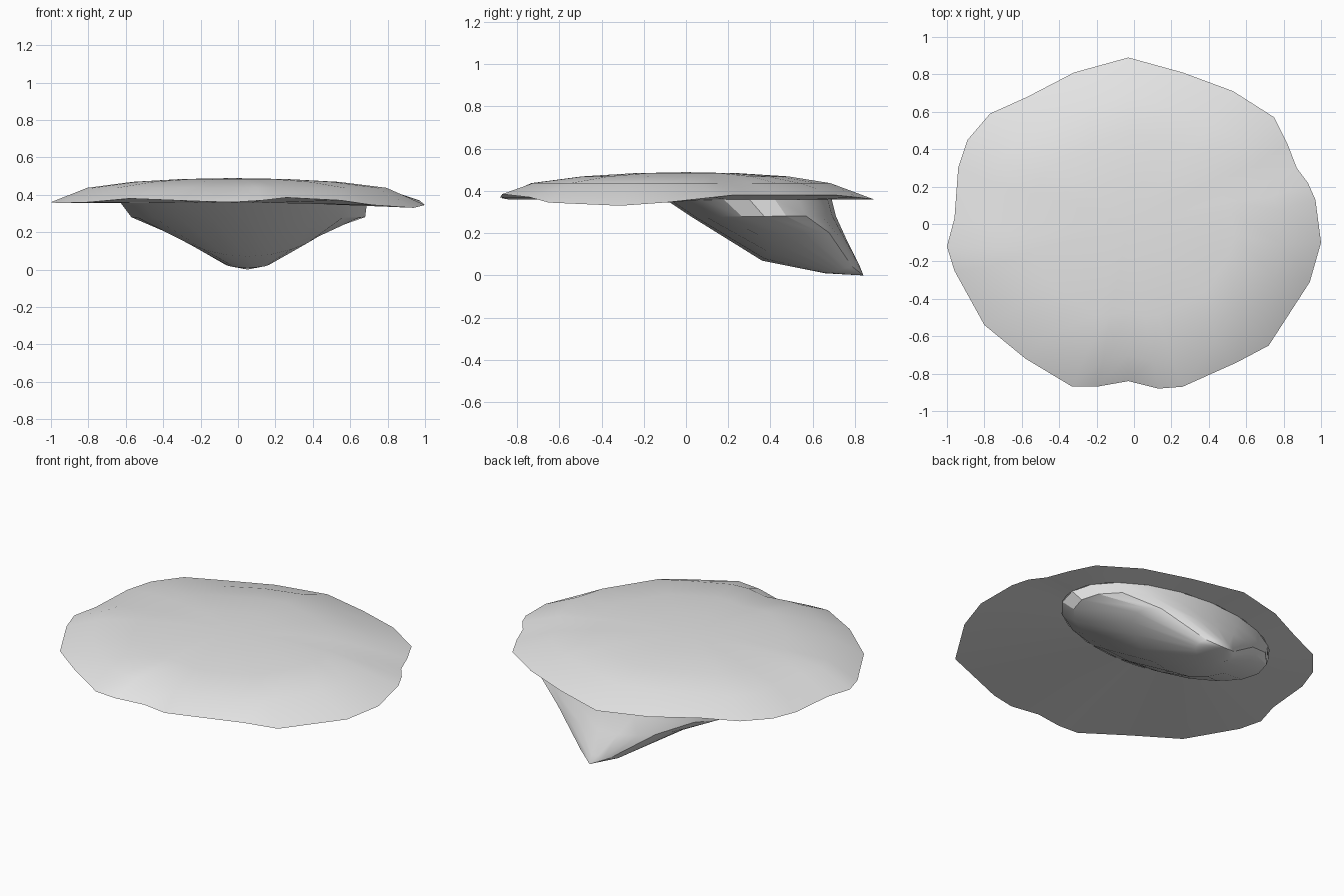
import bpy, bmesh, math

if "Cube" in bpy.data.objects:
    bpy.data.objects.remove(bpy.data.objects["Cube"])

grey = bpy.data.materials.new("pale grey")
grey.diffuse_color = (0.8, 0.8, 0.8, 1)
grey.use_nodes = True
grey.node_tree.nodes["Principled BSDF"].inputs["Base Color"].default_value = grey.diffuse_color

# Irregular cap rim: x, y, z going clockwise from the back
RIM = [(-.03, .89, .36), (.26, .81, .37), (.53, .71, .38), (.75, .57, .38), (.82, .43, .38),
       (.87, .30, .38), (.93, .22, .38), (.97, .13, .37), (1, -.10, .345), (.94, -.31, .33),
       (.72, -.65, .345), (.55, -.74, .37), (.26, -.87, .385), (.13, -.88, .37), (-.03, -.84, .36),
       (-.20, -.87, .365), (-.33, -.87, .37), (-.58, -.72, .38), (-.80, -.54, .36), (-.96, -.25, .355),
       (-1, -.12, .36), (-.96, .03, .365), (-.94, .30, .37), (-.89, .45, .375), (-.77, .59, .38),
       (-.57, .68, .38), (-.32, .81, .37)]


def loft(name, rings, start=None, end=None, angle=35):
    """Skin a list of equal-length rings, optionally closed to a point."""
    bm = bmesh.new()
    loops = [[bm.verts.new(p) for p in r] for r in rings]
    n = len(loops[0])
    for a, b in zip(loops, loops[1:]):
        for i in range(n):
            j = (i + 1) % n
            bm.faces.new((a[i], a[j], b[j], b[i]))
    for point, loop in ((start, loops[0]), (end, loops[-1])):
        if point:
            tip = bm.verts.new(point)
            for i in range(n):
                bm.faces.new((loop[i], loop[(i + 1) % n], tip))
    bmesh.ops.recalc_face_normals(bm, faces=bm.faces)
    # Outward check: the face nearest the start must agree with its side
    bm.faces.ensure_lookup_table()
    if start and bm.faces[-1].normal.z < 0:
        bmesh.ops.reverse_faces(bm, faces=bm.faces)
    if end and not start and max(bm.faces, key=lambda f: -f.calc_center_median().z).normal.z > 0:
        bmesh.ops.reverse_faces(bm, faces=bm.faces)
    me = bpy.data.meshes.new(name)
    bm.to_mesh(me)
    bm.free()
    me.materials.append(grey)
    ob = bpy.data.objects.new(name, me)
    bpy.context.collection.objects.link(ob)
    bpy.context.view_layer.objects.active = ob
    ob.select_set(True)
    bpy.ops.object.shade_smooth_by_angle(angle=math.radians(angle))
    ob.select_set(False)
    return ob


def oval(t, cx, rx, y0, y1, zf, zb, zs):
    """Tilted oval point: zf front height, zb back height, zs side height."""
    c, s = math.cos(t), math.sin(t)
    mid = (zf + zb) / 2
    z = mid + (zb - zf) / 2 * s + (zs - mid) * c * c
    return (cx + rx * c, (y0 + y1) / 2 + (y1 - y0) / 2 * s, z)


# Cap: low dome, drooping rim, flat underside reaching in to the stem root
ROOT = (.03, .66, -.09, .69, .355, .36, .36)


def inner(k, z):
    return [(-.03 + (x + .03) * k, -.07 * k ** 4 + y * k, z) for x, y, _ in RIM]


under = [oval(math.atan2((y - .3) / .59, (x - .03) / .97), *ROOT) for x, y, _ in RIM]
cap = loft("cap", [inner(.28, .484), inner(.55, .469), inner(.8, .437), RIM, under],
           start=(-.03, 0, .489))

# Stem: lopsided cone leaning back to a point on the ground
SECTIONS = [ROOT,
            (.055, .625, .03, .71, .275, .28, .28),
            (.05, .40, .36, .76, .07, .17, .20),
            (.05, .12, .66, .82, .01, .05, .03)]
N = 20
stem = loft("stem", [[oval(2 * math.pi * i / N, *s) for i in range(N)] for s in SECTIONS],
            end=(.05, .84, 0), angle=25)
